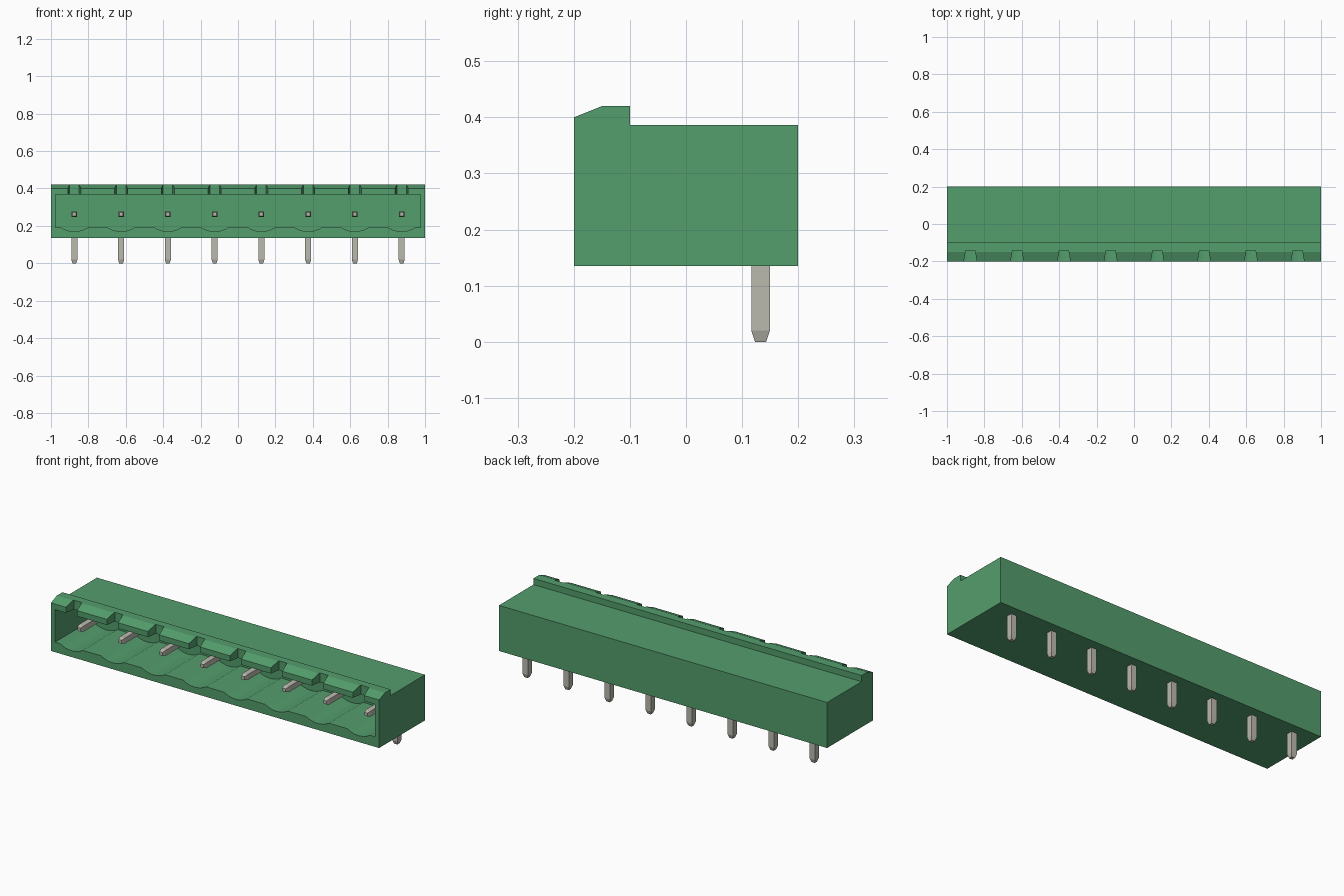
import bpy, bmesh, math
from mathutils import Vector

cube = bpy.data.objects.get("Cube")
if cube:
    bpy.data.objects.remove(cube, do_unlink=True)


def make_material(name, rgb, roughness):
    mat = bpy.data.materials.new(name)
    mat.use_nodes = True
    mat.diffuse_color = (*rgb, 1)
    bsdf = next(n for n in mat.node_tree.nodes if n.type == 'BSDF_PRINCIPLED')
    bsdf.inputs["Base Color"].default_value = (*rgb, 1)
    bsdf.inputs["Roughness"].default_value = roughness
    return mat


green = make_material("green plastic", (0.088, 0.34, 0.152), 0.5)
metal = make_material("tinned metal", (0.50, 0.49, 0.43), 0.5)


def finish(name, bm, mat):
    bmesh.ops.recalc_face_normals(bm, faces=bm.faces)
    mesh = bpy.data.meshes.new(name)
    bm.to_mesh(mesh)
    bm.free()
    mesh.materials.append(mat)
    obj = bpy.data.objects.new(name, mesh)
    bpy.context.collection.objects.link(obj)
    return obj


def add_prism(bm, outline, offset):
    """Extrude a closed outline of 3D points along an offset."""
    face = bm.faces.new([bm.verts.new(p) for p in outline])
    moved = bmesh.ops.extrude_face_region(bm, geom=[face])["geom"]
    verts = [v for v in moved if isinstance(v, bmesh.types.BMVert)]
    bmesh.ops.translate(bm, verts=verts, vec=Vector(offset))


def add_pin(bm, tip, base, half, taper):
    """Square bar from base to tip with a tapered point."""
    tip, base = Vector(tip), Vector(base)
    axis = (base - tip).normalized()
    u = Vector((1, 0, 0))
    v = axis.cross(u)
    rings = []
    for centre, h in ((tip, half * 0.6), (tip + axis * taper, half), (base, half)):
        rings.append([bm.verts.new(centre + u * h * a + v * h * b)
                      for a, b in ((-1, -1), (1, -1), (1, 1), (-1, 1))])
    for lower, upper in zip(rings, rings[1:]):
        for i in range(4):
            j = (i + 1) % 4
            bm.faces.new((lower[i], lower[j], upper[j], upper[i]))
    bm.faces.new(rings[0])
    bm.faces.new(rings[-1])


def cut(target, cutter):
    mod = target.modifiers.new("cut", 'BOOLEAN')
    mod.operation = 'DIFFERENCE'
    mod.solver = 'EXACT'
    mod.object = cutter
    bpy.context.view_layer.objects.active = target
    bpy.ops.object.modifier_apply(modifier=mod.name)
    bpy.data.objects.remove(cutter, do_unlink=True)


PITCH = 0.25
pin_xs = [(i - 3.5) * PITCH for i in range(8)]
FRONT, CAVITY_BACK = -0.2, 0.1
ROOF, FLOOR, PIN_Z, PIN_Y = 0.369, 0.19, 0.262, 0.133

# Housing: side profile with a raised, chamfered front lip
bm = bmesh.new()
profile = [(FRONT, 0.135), (0.2, 0.135), (0.2, 0.386), (-0.1, 0.386),
           (-0.1, 0.42), (-0.15, 0.42), (FRONT, 0.40)]
add_prism(bm, [(-1, y, z) for y, z in profile], (2, 0, 0))
housing = finish("housing", bm, green)

# Socket cavity: scalloped floor with one shallow arc under each pin
HALF, DEPTH, STEPS = 0.07, 0.02, 8
radius = (HALF ** 2 + DEPTH ** 2) / (2 * DEPTH)
outline = [(0.975, ROOF), (-0.975, ROOF), (-0.975, FLOOR)]
for x in pin_xs:
    for s in range(STEPS + 1):
        dx = HALF * (2 * s / STEPS - 1)
        outline.append((x + dx, FLOOR - DEPTH + radius - math.sqrt(radius ** 2 - dx ** 2)))
outline.append((0.975, FLOOR))
bm = bmesh.new()
add_prism(bm, [(x, FRONT - 0.05, z) for x, z in outline],
          (0, CAVITY_BACK - FRONT + 0.05, 0))
cut(housing, finish("cavity_cutter", bm, green))

# Keying notches through the lip, narrowing toward the back
bm = bmesh.new()
for x in pin_xs:
    add_prism(bm, [(x - 0.038, FRONT - 0.02, 0.35), (x + 0.038, FRONT - 0.02, 0.35),
                   (x + 0.025, -0.143, 0.35), (x - 0.025, -0.143, 0.35)], (0, 0, 0.15))
cut(housing, finish("notch_cutter", bm, green))

# Contact pins in the socket and solder pins below
for i, x in enumerate(pin_xs, 1):
    bm = bmesh.new()
    add_pin(bm, (x, -0.135, PIN_Z), (x, PIN_Y, PIN_Z), 0.015, 0.02)
    finish(f"contact_pin_{i}", bm, metal)
    bm = bmesh.new()
    add_pin(bm, (x, PIN_Y, 0), (x, PIN_Y, PIN_Z), 0.0165, 0.02)
    finish(f"solder_pin_{i}", bm, metal)
